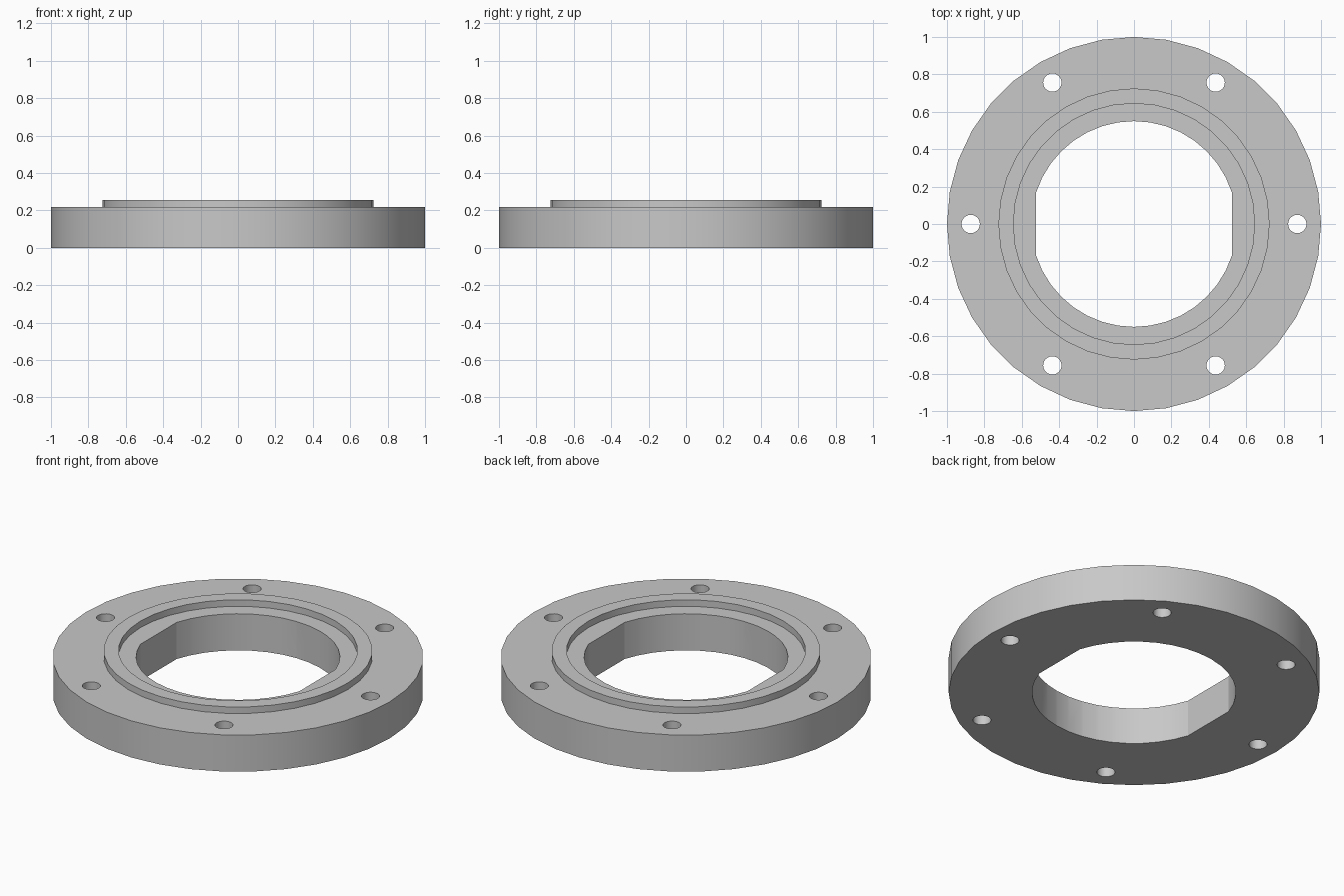
import bpy
import bmesh
from math import cos, sin, pi, radians

cube = bpy.data.objects.get("Cube")
if cube:
    bpy.data.objects.remove(cube)

THICK, LIP_TOP = 0.218, 0.257
BORE_RADIUS, BORE_FLAT = 0.55, radians(18)
BOLT_CIRCLE, BOLT_RADIUS = 0.873, 0.049

metal = bpy.data.materials.new("light grey metal")
metal.use_nodes = True
grey = (0.58, 0.58, 0.58, 1)
metal.diffuse_color = grey
metal.node_tree.nodes["Principled BSDF"].inputs["Base Color"].default_value = grey


def make_object(name, bm):
    bmesh.ops.recalc_face_normals(bm, faces=bm.faces)
    mesh = bpy.data.meshes.new(name)
    bm.to_mesh(mesh)
    bm.free()
    mesh.materials.append(metal)
    obj = bpy.data.objects.new(name, mesh)
    bpy.context.collection.objects.link(obj)
    return obj


def revolve(name, profile, steps):
    """Turn a closed (radius, height) profile around z."""
    bm = bmesh.new()
    rings = []
    for i in range(steps):
        a = 2 * pi * i / steps
        rings.append([bm.verts.new((r * cos(a), r * sin(a), z)) for r, z in profile])
    n = len(profile)
    for i in range(steps):
        here, there = rings[i], rings[(i + 1) % steps]
        for j in range(n):
            k = (j + 1) % n
            bm.faces.new((here[j], there[j], there[k], here[k]))
    return make_object(name, bm)


def add_prism(bm, outline):
    """Tall vertical prism that passes right through the flange."""
    low = [bm.verts.new((x, y, -0.2)) for x, y in outline]
    high = [bm.verts.new((x, y, 0.5)) for x, y in outline]
    bm.faces.new(low)
    bm.faces.new(high)
    n = len(outline)
    for i in range(n):
        j = (i + 1) % n
        bm.faces.new((low[i], low[j], high[j], high[i]))


# Flange disc with the raised locating lip
flange = revolve("flange", [(0.4, 0), (1, 0), (1, THICK), (0.725, THICK),
                            (0.725, LIP_TOP), (0.645, LIP_TOP),
                            (0.645, THICK), (0.4, THICK)], 36)

# Bore with two flat sides, and six bolt holes
cuts = bmesh.new()
arc_steps = 16
bore = []
for start in (BORE_FLAT, BORE_FLAT + pi):
    for i in range(arc_steps + 1):
        a = start + (pi - 2 * BORE_FLAT) * i / arc_steps
        bore.append((BORE_RADIUS * cos(a), BORE_RADIUS * sin(a)))
add_prism(cuts, bore)
for i in range(6):
    a = i * pi / 3
    cx, cy = BOLT_CIRCLE * cos(a), BOLT_CIRCLE * sin(a)
    add_prism(cuts, [(cx + BOLT_RADIUS * cos(t * pi / 12),
                      cy + BOLT_RADIUS * sin(t * pi / 12)) for t in range(24)])
cutter = make_object("hole_cutter", cuts)
cutter.hide_render = True

# Cut the holes, then drop the cutter
boolean = flange.modifiers.new("holes", 'BOOLEAN')
boolean.operation = 'DIFFERENCE'
boolean.solver = 'EXACT'
boolean.object = cutter
bpy.ops.object.select_all(action='DESELECT')
flange.select_set(True)
bpy.context.view_layer.objects.active = flange
bpy.ops.object.modifier_apply(modifier=boolean.name)
bpy.data.objects.remove(cutter)

bpy.ops.object.shade_smooth_by_angle(angle=radians(20))
